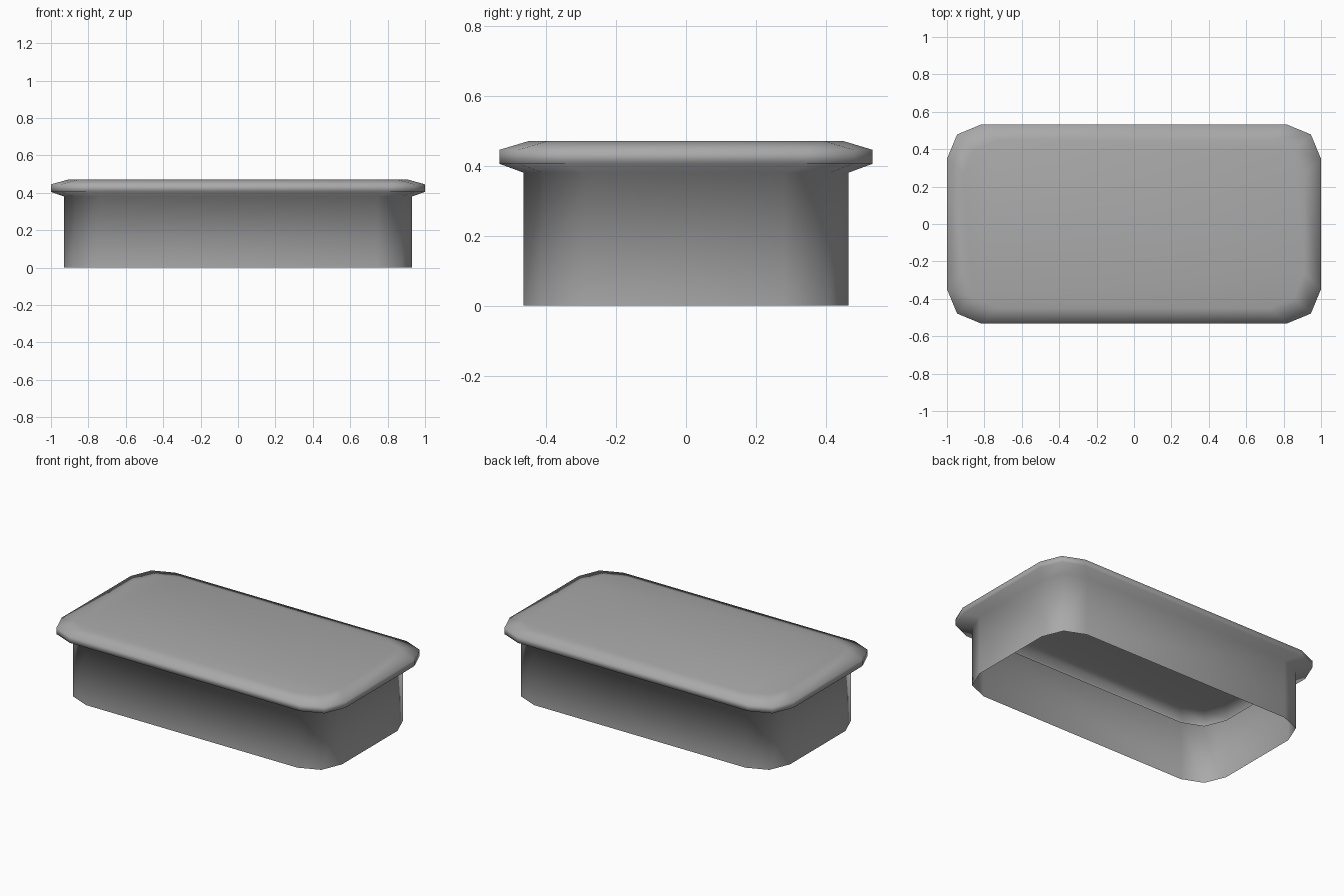
import bpy, bmesh, math

cube = bpy.data.objects.get("Cube")
if cube:
    bpy.data.objects.remove(cube, do_unlink=True)

grey = bpy.data.materials.new("plain_grey")
grey.use_nodes = True
colour = (0.4, 0.4, 0.4, 1)
grey.diffuse_color = colour
grey.node_tree.nodes["Principled BSDF"].inputs["Base Color"].default_value = colour

RADIUS = 0.185
CORNER_STEPS = 2


def rounded_loop(bm, half_x, half_y, z):
    """Ring of vertices around a rectangle with rounded corners."""
    ring = []
    for quarter, (sx, sy) in enumerate([(1, 1), (-1, 1), (-1, -1), (1, -1)]):
        for step in range(CORNER_STEPS + 1):
            a = math.pi / 2 * (quarter + step / CORNER_STEPS)
            ring.append(bm.verts.new((sx * (half_x - RADIUS) + RADIUS * math.cos(a),
                                      sy * (half_y - RADIUS) + RADIUS * math.sin(a), z)))
    return ring


# Open-bottomed walls, flared rim and flat top: (half x, half y, height)
sections = [
    (0.93, 0.465, 0.0),
    (0.93, 0.465, 0.38),
    (1.0, 0.533, 0.405),
    (1.0, 0.533, 0.445),
    (0.91, 0.45, 0.47),
]
bm = bmesh.new()
rings = [rounded_loop(bm, *s) for s in sections]
for low, high in zip(rings, rings[1:]):
    n = len(low)
    for i in range(n):
        j = (i + 1) % n
        bm.faces.new((low[i], low[j], high[j], high[i]))
bm.faces.new(rings[-1])

mesh = bpy.data.meshes.new("lid_shell")
bm.to_mesh(mesh)
bm.free()
mesh.materials.append(grey)
lid = bpy.data.objects.new("lid_shell", mesh)
bpy.context.collection.objects.link(lid)

# Soft rim and corners, crisp crease where the rim meets the walls
bpy.ops.object.select_all(action="DESELECT")
lid.select_set(True)
bpy.context.view_layer.objects.active = lid
bpy.ops.object.shade_smooth_by_angle(angle=math.radians(80))
